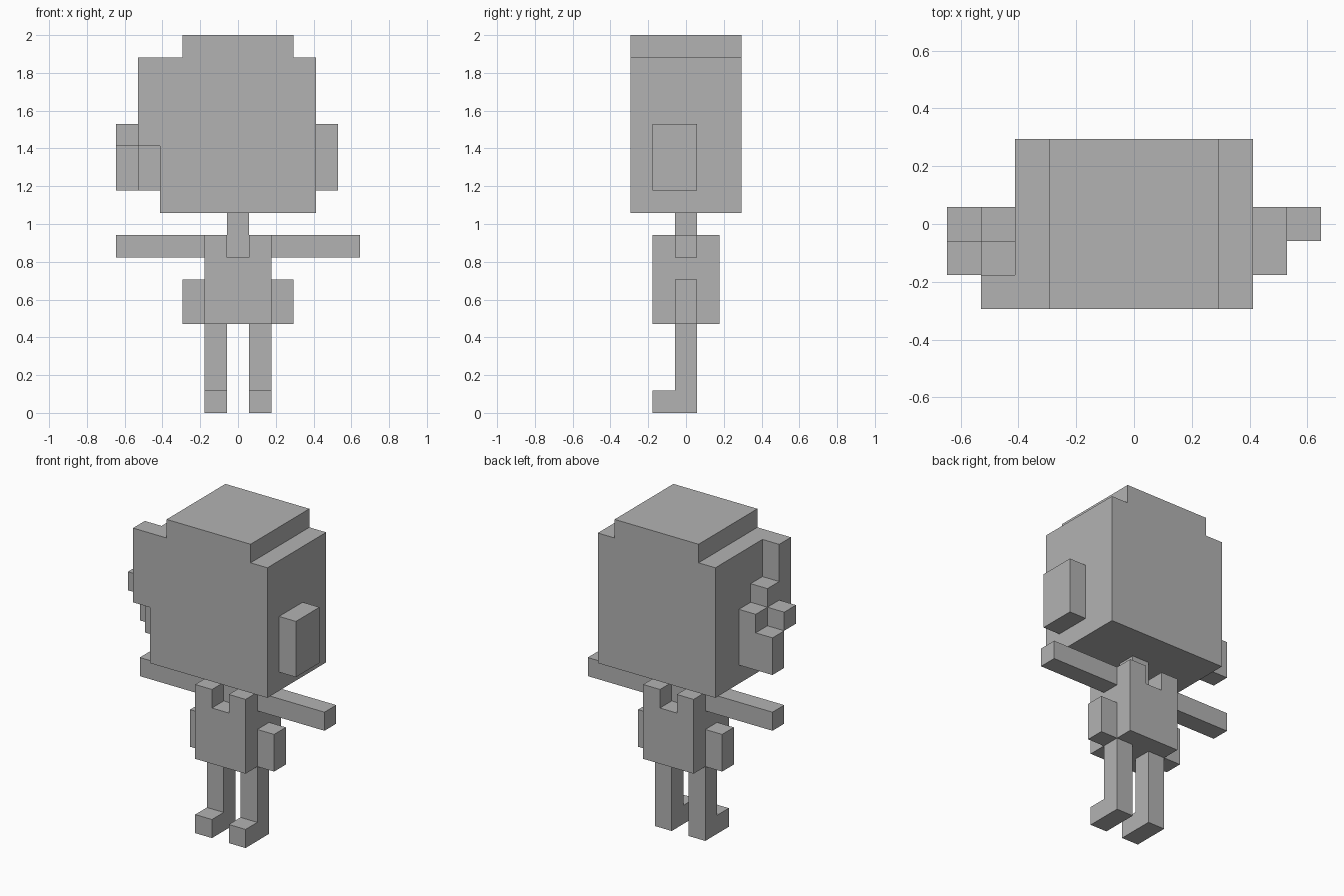
import bpy
import bmesh
import math
from itertools import product
from mathutils import Vector

UNIT = 2 / 17  # edge length of one block

default = bpy.data.objects.get("Cube")
if default:
    bpy.data.objects.remove(default, do_unlink=True)

grey = bpy.data.materials.new("plain grey")
grey.use_nodes = True
grey.diffuse_color = (0.45, 0.45, 0.45, 1)
grey.node_tree.nodes["Principled BSDF"].inputs["Base Color"].default_value = grey.diffuse_color


def block(x, y, z):
    """Grid cells filling the inclusive ranges x, y and z."""
    return set(product(*(range(a, b + 1) for a, b in (x, y, z))))


def mirrored(cells):
    return {(-x, y, z) for x, y, z in cells}


parts = {}

# Head with a stepped crown
parts["head"] = block((-3, 3), (-2, 2), (9, 15)) | block((-2, 2), (-2, 2), (16, 16))

# Plain ear on one side, stepped ornament on the other
parts["left_ear"] = block((4, 4), (-1, 0), (10, 12))
parts["right_hair_lock"] = block((-4, -4), (-2, -2), (12, 15))
parts["right_ornament"] = (
    block((-4, -4), (-1, -1), (10, 13))
    | block((-4, -4), (0, 0), (10, 12))
    | block((-5, -5), (-1, -1), (12, 12))
    | block((-5, -5), (0, 0), (10, 11))
)

# Neck and torso with a collar notch at front and back
parts["neck"] = block((0, 0), (0, 0), (8, 8))
parts["torso"] = block((-1, 1), (-1, 1), (4, 7)) - {(0, -1, 7), (0, 1, 7)}

# Limbs and hip pouches, mirrored
limbs = {
    "arm": block((2, 5), (0, 0), (7, 7)),
    "hip": block((2, 2), (0, 0), (4, 5)),
    "leg": block((1, 1), (0, 0), (0, 3)),
    "foot": block((1, 1), (-1, -1), (0, 0)),
}
for name, cells in limbs.items():
    parts["left_" + name] = cells
    parts["right_" + name] = mirrored(cells)

solid = set().union(*parts.values())


def build(name, cells):
    """Make the outer skin of a part, leaving out faces hidden by neighbours."""
    bm = bmesh.new()
    for cell in sorted(cells):
        centre = Vector(cell) + Vector((0, 0, 0.5))
        for axis, sign in product(range(3), (-1, 1)):
            normal = Vector((0, 0, 0))
            normal[axis] = sign
            if tuple(int(c + n) for c, n in zip(cell, normal)) in solid:
                continue
            u = Vector((0, 0, 0))
            u[(axis + 1) % 3] = 0.5
            v = normal.cross(u)
            mid = centre + normal / 2
            corners = (mid - u - v, mid + u - v, mid + u + v, mid - u + v)
            bm.faces.new([bm.verts.new(c * UNIT) for c in corners])
    bmesh.ops.remove_doubles(bm, verts=bm.verts, dist=UNIT / 100)
    bmesh.ops.dissolve_limit(bm, angle_limit=math.radians(1), verts=bm.verts, edges=bm.edges)
    mesh = bpy.data.meshes.new(name)
    bm.to_mesh(mesh)
    bm.free()
    mesh.materials.append(grey)
    bpy.context.collection.objects.link(bpy.data.objects.new(name, mesh))


for name, cells in parts.items():
    build(name, cells)
